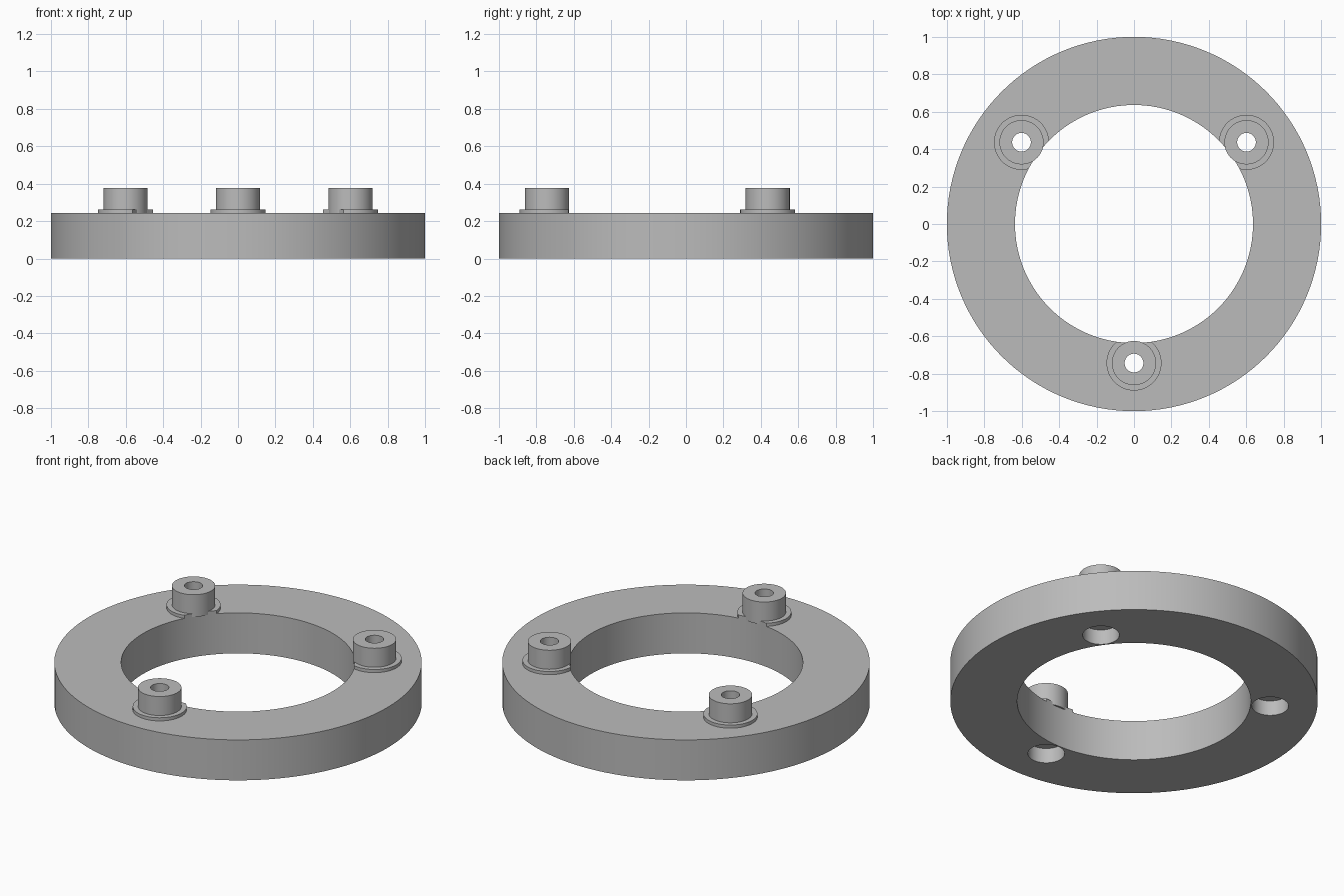
import bpy, bmesh
from math import cos, sin, radians
from mathutils import Matrix

cube = bpy.data.objects.get("Cube")
if cube:
    bpy.data.objects.remove(cube)

RING_TOP, BORE_R, BOSS_R, HOLE_R = 0.243, 0.636, 0.118, 0.05

grey = bpy.data.materials.new("plain grey")
grey.use_nodes = True
colour = (0.5, 0.5, 0.5, 1)
grey.diffuse_color = colour
grey.node_tree.nodes["Principled BSDF"].inputs["Base Color"].default_value = colour


def add_object(name, bm):
    bmesh.ops.recalc_face_normals(bm, faces=bm.faces)
    mesh = bpy.data.meshes.new(name)
    bm.to_mesh(mesh)
    bm.free()
    mesh.materials.append(grey)
    obj = bpy.data.objects.new(name, mesh)
    bpy.context.collection.objects.link(obj)
    return obj


def tube(name, inner, outer, z0, z1, x=0, y=0, sides=64):
    """Hollow cylinder made of four rings of vertices."""
    bm = bmesh.new()
    rings = []
    for r, z in ((inner, z0), (outer, z0), (outer, z1), (inner, z1)):
        angles = [radians(360 * i / sides) for i in range(sides)]
        rings.append([bm.verts.new((x + r * cos(a), y + r * sin(a), z)) for a in angles])
    for k in range(4):
        a, b = rings[k], rings[(k + 1) % 4]
        for i in range(sides):
            j = (i + 1) % sides
            bm.faces.new((a[i], a[j], b[j], b[i]))
    return add_object(name, bm)


def cut(obj, radius, z0, z1, x=0, y=0, sides=64):
    """Remove a solid cylinder from the object."""
    bm = bmesh.new()
    bmesh.ops.create_cone(bm, cap_ends=True, segments=sides, radius1=radius,
                          radius2=radius, depth=z1 - z0,
                          matrix=Matrix.Translation((x, y, (z0 + z1) / 2)))
    cutter = add_object("cutter", bm)
    cutter.hide_render = True
    mod = obj.modifiers.new("cut", "BOOLEAN")
    mod.operation, mod.solver, mod.object = "DIFFERENCE", "EXACT", cutter
    bpy.context.view_layer.objects.active = obj
    bpy.ops.object.modifier_apply(modifier=mod.name)
    bpy.data.objects.remove(cutter)


# Main ring
ring = tube("ring", BORE_R, 1.0, 0, RING_TOP, sides=128)
parts = [ring]

for name, angle in (("front", -90), ("left", 36), ("right", 144)):
    x, y = 0.743 * cos(radians(angle)), 0.743 * sin(radians(angle))
    # Counterbore from below and the narrow hole above it
    cut(ring, 0.1, -0.1, 0.09, x, y)
    cut(ring, HOLE_R, -0.1, 0.5, x, y)
    # Raised boss with a thin collar trimmed by the bore
    parts.append(tube(name + "_boss", HOLE_R, BOSS_R, RING_TOP, 0.376, x, y))
    collar = tube(name + "_collar", BOSS_R, 0.147, RING_TOP, 0.262, x, y)
    cut(collar, BORE_R, -0.1, 0.5, sides=128)
    parts.append(collar)

bpy.ops.object.select_all(action="DESELECT")
for obj in parts:
    obj.select_set(True)
bpy.context.view_layer.objects.active = ring
bpy.ops.object.shade_smooth_by_angle(angle=radians(30))
